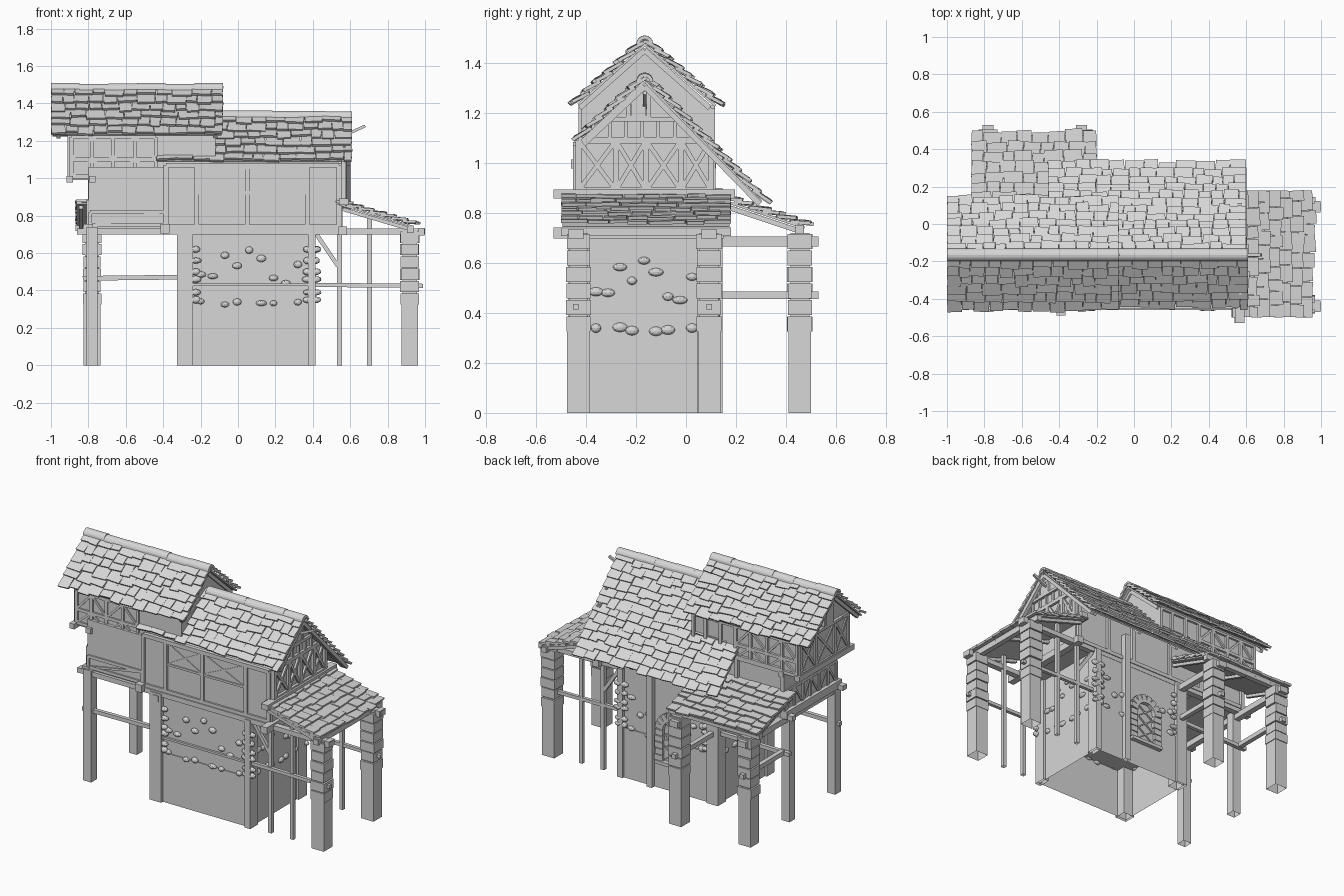
import bpy, bmesh, math, random
from mathutils import Vector, Matrix

random.seed(4)
rnd = random.uniform
cube = bpy.data.objects.get("Cube")
if cube:
    bpy.data.objects.remove(cube, do_unlink=True)

grey = bpy.data.materials.new("weathered_grey")
grey.use_nodes = True
grey.diffuse_color = (.68, .68, .68, 1)
grey.node_tree.nodes["Principled BSDF"].inputs["Base Color"].default_value = (.68, .68, .68, 1)


def finish(bm, name):
    """Parts standing on the ground are left open underneath."""
    bmesh.ops.recalc_face_normals(bm, faces=bm.faces)
    soles = [f for f in bm.faces if all(abs(v.co.z) < .001 for v in f.verts)]
    bmesh.ops.delete(bm, geom=soles, context='FACES')
    mesh = bpy.data.meshes.new(name)
    bm.to_mesh(mesh)
    bm.free()
    mesh.materials.append(grey)
    bpy.context.collection.objects.link(bpy.data.objects.new(name, mesh))


def put(bm, centre, ax, ay, az):
    matrix = Matrix((ax, ay, az)).transposed().to_4x4()
    matrix.translation = centre
    bmesh.ops.create_cube(bm, size=1, matrix=matrix)


def block(bm, low, high):
    low, high = Vector(low), Vector(high)
    size = high - low
    put(bm, (low + high) / 2, (size.x, 0, 0), (0, size.y, 0), (0, 0, size.z))


def beam(bm, start, end, width=.03, depth=None):
    start, end = Vector(start), Vector(end)
    along = end - start
    up = Vector((0, 1, 0)) if abs(along.normalized().z) > .95 else Vector((0, 0, 1))
    side = up.cross(along).normalized()
    over = along.cross(side).normalized()
    put(bm, (start + end) / 2, along, side * width, over * (depth or width))


def extrude(bm, profile, x0, x1):
    face = bm.faces.new([bm.verts.new((x0, y, z)) for y, z in profile])
    moved = bmesh.ops.extrude_face_region(bm, geom=[face])["geom"]
    verts = [v for v in moved if isinstance(v, bmesh.types.BMVert)]
    bmesh.ops.translate(bm, verts=verts, vec=(x1 - x0, 0, 0))


def prism(name, profile, x0, x1):
    bm = bmesh.new()
    extrude(bm, profile, x0, x1)
    finish(bm, name)


def roof(name, corner, along, down):
    """Deck covered with overlapping, uneven shingles."""
    bm = bmesh.new()
    corner, along, down = Vector(corner), Vector(along), Vector(down)
    a, d = along.normalized(), down.normalized()
    n = a.cross(d)
    n = n if n.z > 0 else -n
    put(bm, corner + along / 2 + down / 2 - n * .006, along * .98, down * .98, n * .01)
    rows = round(down.length / .058)
    step = down.length / rows
    for row in range(rows):
        s = 0
        while s < along.length - .01:
            w = rnd(.055, .11)
            if along.length - s - w < .04:
                w = along.length - s
            reach = step * 1.3 + rnd(-.01, .014)
            mid = corner + a * (s + w / 2) + d * (row * step + reach / 2 - .008)
            skew = rnd(-.08, .08)
            put(bm, mid + n * rnd(.008, .014), (a + d * skew) * (w - .003),
                (d - a * skew) * reach + n * .018, n * .014)
            s += w
    finish(bm, name)


MID = -.165


def ridge(name, x0, x1, z):
    """Row of half-round cap tiles."""
    bm = bmesh.new()
    count = round((x1 - x0) / .15)
    length = (x1 - x0) / count
    for i in range(count):
        lift = z + rnd(-.003, .003)
        arc = [(math.cos(math.pi * k / 8), math.sin(math.pi * k / 8)) for k in range(9)]
        ring = [(MID + c * .034, lift + s * .034) for c, s in arc]
        ring += [(MID + c * .02, lift + s * .02) for c, s in reversed(arc)]
        extrude(bm, ring, x0 + i * length, x0 + (i + 1) * length)
    finish(bm, name)


# Roofs
roof("high_roof_front", (-1, MID, 1.48), (.92, 0, 0), (0, -.272, -.245))
roof("high_roof_back", (-1, MID, 1.48), (.92, 0, 0), (0, .29, -.25))
roof("low_roof_front", (-.44, MID, 1.335), (1.05, 0, 0), (0, -.26, -.245))
roof("low_roof_back", (-.46, MID, 1.335), (1.06, 0, 0), (0, .475, -.492))
roof("back_lean_to_roof", (-.87, .09, .875), (.67, 0, 0), (0, .39, -.13))
roof("side_lean_to_roof", (.53, -.5, .87), (0, .68, 0), (.415, 0, -.125))
ridge("high_ridge_cap", -1, -.08, 1.473)
ridge("low_ridge_cap", -.1, .61, 1.326)

# Plaster walls
prism("main_floor_wall", [(-.44, .72), (.1, .72), (.1, 1.06), (-.44, 1.06)], -.8, .56)
prism("high_gable_wall", [(-.42, .99), (.1, .99), (.1, 1.23), (MID, 1.46), (-.42, 1.24)], -.9, -.12)
prism("low_gable_wall", [(-.43, 1.04), (.1, 1.04), (MID, 1.31), (-.43, 1.08)], -.13, .56)

# Stone ground floor with corner pilasters
core = bmesh.new()
block(core, (-.31, -.44, .33), (.4, .11, .72))
block(core, (-.31, -.446, 0), (.4, .116, .33))
for x0, x1 in ((-.325, -.24), (.375, .415)):
    for y0, y1 in ((-.465, -.385), (.045, .13)):
        block(core, (x0, y0, 0), (x1, y1, .72))
finish(core, "stone_ground_floor")

# Loose stones showing through the plaster
stones = bmesh.new()


def stone(spot, flat_axis):
    size = Vector((rnd(.02, .032), rnd(.02, .032), rnd(.015, .02)))
    size[flat_axis] = .016
    shape = Matrix.Translation(spot) @ Matrix.Diagonal(size).to_4x4()
    bmesh.ops.create_icosphere(stones, subdivisions=2, radius=1, matrix=shape)


for i in range(9):
    for z in (.335, rnd(.44, .62)):
        if z < .4 and i % 3 == 1:
            continue
        for y in (-.445, .115):
            x = -.2 + .065 * i
            if y < 0 or abs(x - .02) > .15:
                stone((x, y, z + rnd(-.01, .01)), 1)
        for x in (-.31, .4):
            stone((x, -.36 + .048 * i, z + rnd(-.01, .01)), 0)
for z in (.35, .39, .46, .5, .56, .62):
    for x in (-.225, .37, .415):
        stone((x, -.45, z), 1)
        stone((x, .12, z), 1)
finish(stones, "exposed_stones")

# Arched window in the back of the ground floor
arch = bmesh.new()
CX, SPRING, RADIUS = .01, .4, .095
for z in range(5):
    for s in (-1, 1):
        block(arch, (CX + s * RADIUS - .025, .1, .19 + z * .042),
              (CX + s * RADIUS + .025 + rnd(0, .012), .135, .227 + z * .042))
for i in range(8):
    t = math.pi * (i + .5) / 8
    out = Vector((math.cos(t), 0, math.sin(t)))
    put(arch, Vector((CX, .118, SPRING)) + out * RADIUS, out * .055, (0, .038, 0),
        out.cross(Vector((0, 1, 0))) * .033)
block(arch, (CX - .12, .1, .17), (CX + .12, .145, .192))
for s in (-1, 1):
    for k in (0, .08, .16):
        beam(arch, (CX - s * .065, .12, .2 + k), (CX + s * .065, .12, .29 + k), .008)
finish(arch, "arched_window")

# Piers with stacked stone tops
for name, x, y in (("side_front", .918, -.43), ("side_back", .918, .092),
                   ("back_right", -.78, .455), ("back_left", -.27, .455)):
    bm = bmesh.new()
    h = .045
    block(bm, (x - h, y - h, 0), (x + h, y + h, .33))
    block(bm, (x - .038, y - .038, .32), (x + .038, y + .038, .72))
    for k in range(6):
        z = .325 + k * .066
        u, v = rnd(.045, .052), rnd(.045, .052)
        block(bm, (x - u, y - v, z), (x + u, y + v, z + .06))
    finish(bm, name + "_pier")

# Free standing posts
posts = bmesh.new()
for y in (-.44, .04):
    beam(posts, (-.78, y, 0), (-.78, y, .74), .06)
for y in (-.43, .09):
    for x in (.543, .703):
        beam(posts, (x, y, 0), (x, y, .74 if x < .6 else .8), .025)
    beam(posts, (.42, y, .7), (.535, y, .53), .022)
beam(posts, (.17, .125, 0), (.17, .125, .9), .04)
finish(posts, "support_posts")

# Long horizontal beams
beams = bmesh.new()
for y in (-.44, .092):
    beam(beams, (-.86, y, .715), (1, y, .715), .04, .032)
    beam(beams, (-.83, y, .465), (-.25, y, .472), .025)
    beam(beams, (.38, y, .43), (.99, y, .425), .022)
    block(beams, (.965, y - .03, .695), (.998, y + .03, .735))
beam(beams, (-.24, -.45, .43), (.4, -.45, .43), .014)
for x in (-.78, -.28):
    beam(beams, (x, -.47, .685), (x, .53, .685), .04)
    beam(beams, (x, .1, .47), (x, .53, .47), .03)
    block(beams, (x - .03, .5, .665), (x + .03, .53, .705))
beam(beams, (-.87, .455, .735), (-.2, .455, .735), .035)
beam(beams, (.92, -.5, .725), (.92, .18, .725), .035)
beam(beams, (.56, -.53, .72), (.56, .15, .72), .045)
beam(beams, (.565, -.53, .875), (.565, .195, .875), .05, .035)
beam(beams, (-.39, -.49, .73), (-.39, .1, .73), .05)
beam(beams, (-.8, -.46, .73), (-.8, .12, .73), .05)
for x in (-.9, -.78):
    beam(beams, (x, -.46, .995), (x, .12, .995), .035)
beam(beams, (.55, MID, 1.22), (.68, MID, 1.28), .015)
finish(beams, "horizontal_beams")


def frame(name, point, edges, low, high, braces, width=.025):
    """Timber frame on a wall; point(u, z) gives a place on that wall."""
    bm = bmesh.new()
    for u in edges:
        beam(bm, point(u, low), point(u, high), width)
    for z in (low, high):
        beam(bm, point(edges[0], z), point(edges[-1], z), width)
    for i, (a, b) in enumerate(zip(edges, edges[1:])):
        if braces == "cross" or (braces == "single" and i % 2 == 0):
            beam(bm, point(a, low), point(b, high), width * .7)
        if braces == "cross" or (braces == "single" and i % 2):
            beam(bm, point(a, high), point(b, low), width * .7)
    finish(bm, name)


def front(u, z): return (u, -.44, z)
def back(u, z): return (u, .105, z)
def end(u, z): return (.565, u, z)
def far_end(u, z): return (-.8, u, z)
def high_front(u, z): return (u, -.42, z)
def high_end(u, z): return (-.9, u, z)


# Timber framing
frame("front_frame", front, (-.385, -.22, .05, .37, .54), .74, 1.07, "none")
frame("front_inner_braces", front, (-.21, .05, .36), .92, 1.06, "cross", .014)
frame("front_side_frame", front, (-.79, -.39), .75, .82, "single", .02)
frame("back_frame", back, (-.79, -.45, -.2, .1, .3, .54), .74, 1.02, "none")
frame("end_frame", end, (-.43, -.28, -.16, -.02, .1), .89, 1.09, "cross")
frame("far_end_frame", far_end, (-.43, -.34, -.25, -.16, -.08, .01, .1), .74, .88, "single", .018)
for label, place in (("front", high_front), ("back", back)):
    frame("high_upper_frame_" + label, place, (-.89, -.78, -.67, -.55, -.44), 1.1, 1.22, "single", .02)
    frame("high_lower_frame_" + label, place, (-.89, -.78, -.67, -.55, -.44), 1.01, 1.1, "single", .02)
frame("high_back_wall_frame", back, (-.44, -.33, -.22, -.13), 1.01, 1.22, "none", .02)
frame("high_end_frame", high_end, (-.41, -.27, -.07, .09), 1.01, 1.23, "cross", .022)

# Gable windows, studs and rafters
gables = bmesh.new()
for x, top, low in ((.575, 1.27, 1.18), (-.91, 1.35, 1.24)):
    for y in (-.23, -.15):
        beam(gables, (x, y, low), (x, y, top), .016)
    for z in (low, top):
        beam(gables, (x, -.24, z), (x, -.14, z), .018)
    block(gables, (x - .01, -.22, low), (x + .004, -.16, top))
    beam(gables, (x, MID - .17, low - .005), (x, MID + .16, low - .005), .018)
for i in range(7):
    y = -.37 + .065 * i
    beam(gables, (.568, y, 1.1), (.568, y, 1.17), .014)
for x in (-.96, -.12):
    for s in (-1, 1):
        beam(gables, (x, MID, 1.45), (x, MID + s * .26, 1.22), .022)
for x in (.565, .59):
    beam(gables, (x, MID, 1.305), (x, -.41, 1.075), .022)
    beam(gables, (x, MID, 1.305), (x, .295, .835), .022)
for x in (-.4, -.1, .2):
    beam(gables, (x, .08, 1.06), (x, .295, .835), .02)
for y in (-.48, MID, .15):
    beam(gables, (.56, y, .835), (.93, y, .725), .02)
for x in (-.84, -.53, -.24):
    beam(gables, (x, .1, .845), (x, .46, .725), .02)
finish(gables, "gable_timbers")
